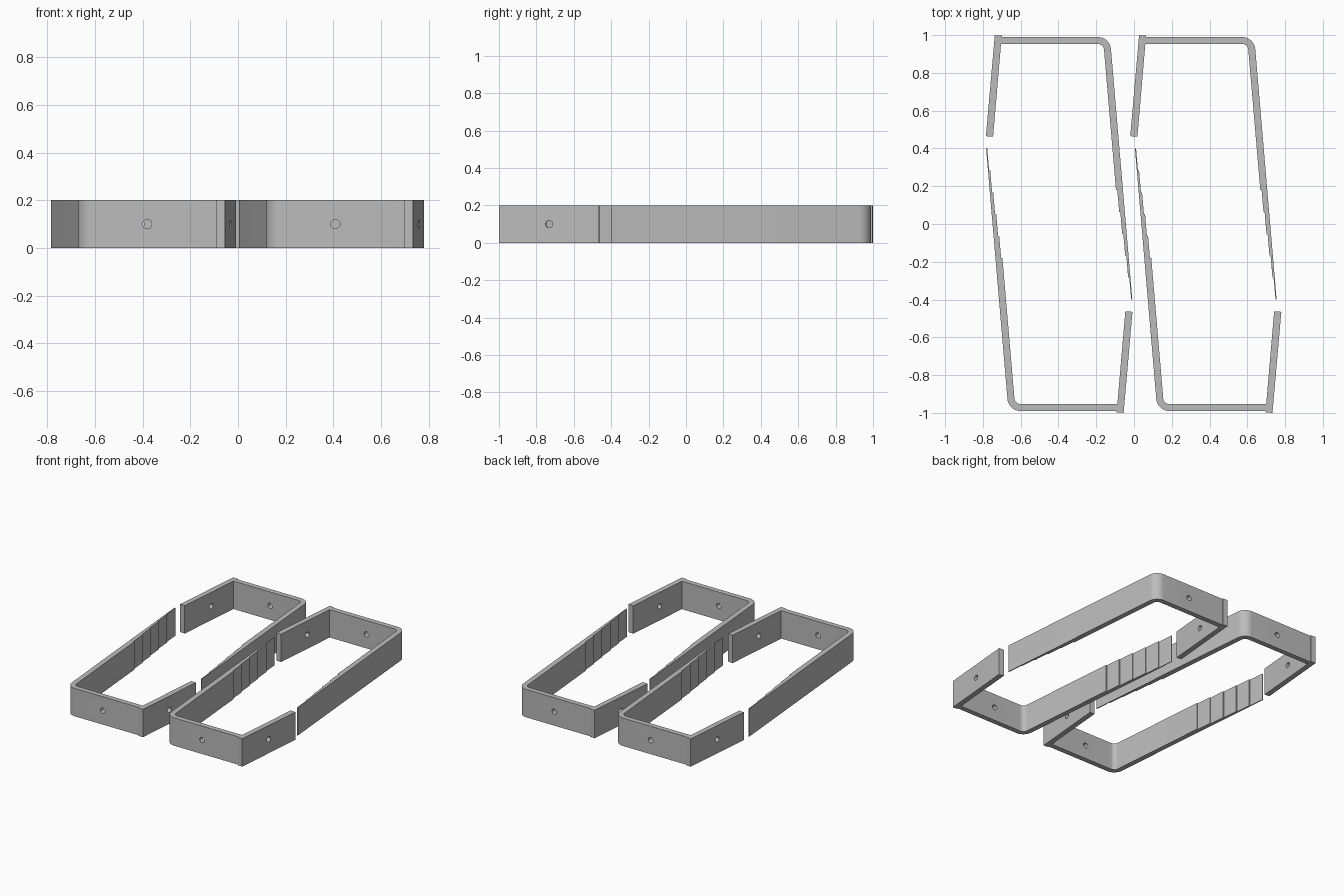
import bpy, bmesh, math
from mathutils import Vector

if "Cube" in bpy.data.objects:
    bpy.data.objects.remove(bpy.data.objects["Cube"])

H = 0.2                    # band height
T = 0.037                  # wall thickness
TILT = math.radians(4.87)  # lean of the two side arms
K = math.tan(TILT)
R = 0.07                   # outer corner radius
WALL_Y = -0.99
TIP = (-0.783, 0.40)
STEP_Y, STEPS = -0.18, 5

grey = bpy.data.materials.new("light_grey")
grey.diffuse_color = (0.5, 0.5, 0.5, 1)
grey.use_nodes = True
grey.node_tree.nodes["Principled BSDF"].inputs["Base Color"].default_value = grey.diffuse_color


def outer_x(y):
    return TIP[0] + (TIP[1] - y) * K


# Rounded corner between long arm and end wall
cy = WALL_Y + R
cx = outer_x(cy) + R / math.cos(TILT)


def arc(r, n=10):
    a0, a1 = math.pi + TILT, 1.5 * math.pi
    return [(cx + r * math.cos(a0 + (a1 - a0) * i / n),
             cy + r * math.sin(a0 + (a1 - a0) * i / n)) for i in range(n + 1)]


# Plan outline: long arm, corner, end wall, short arm, then back along the inside
pts = [TIP] + arc(R)
pts += [(-0.092, WALL_Y), (-0.092, -0.997), (-0.055, -1.0),
        (-0.008, -0.465), (-0.046, -0.462), (-0.088, WALL_Y + T)]
pts += arc(R - T)[::-1]

# Stepped inner side of the long arm, thinning towards the tip
dy = (TIP[1] - STEP_Y) / STEPS
thick = T
pts.append((outer_x(STEP_Y) + thick, STEP_Y))
for k in range(STEPS):
    thick = 0.030 - 0.006 * k
    for y in (STEP_Y + k * dy, STEP_Y + (k + 1) * dy):
        pts.append((outer_x(y) + thick, y))

# Extrude the outline
bm = bmesh.new()
base = bm.faces.new([bm.verts.new((x, y, 0)) for x, y in pts])
top = bmesh.ops.extrude_face_region(bm, geom=[base])
bmesh.ops.translate(bm, vec=(0, 0, H),
                    verts=[v for v in top["geom"] if isinstance(v, bmesh.types.BMVert)])
bmesh.ops.recalc_face_normals(bm, faces=bm.faces)
mesh = bpy.data.meshes.new("band_blank")
bm.to_mesh(mesh)
bm.free()
blank = bpy.data.objects.new("band_blank", mesh)
bpy.context.collection.objects.link(blank)


# Screw holes through end wall and short arm
def drill(loc, direction):
    bpy.ops.mesh.primitive_cylinder_add(vertices=24, radius=0.019, depth=0.12, location=loc)
    cutter = bpy.context.object
    cutter.name = "hole_cutter"
    cutter.rotation_euler = Vector(direction).to_track_quat('Z', 'Y').to_euler()
    cutter.hide_render = True
    mod = blank.modifiers.new("hole", 'BOOLEAN')
    mod.operation, mod.solver, mod.object = 'DIFFERENCE', 'EXACT', cutter
    return cutter


cutters = [drill((-0.38, WALL_Y + T / 2, H / 2), (0, 1, 0)),
           drill((-0.05, -0.73, H / 2), (math.cos(TILT), -math.sin(TILT), 0))]

bpy.context.view_layer.update()
band = bpy.data.meshes.new_from_object(
    blank.evaluated_get(bpy.context.evaluated_depsgraph_get()))
for ob in cutters + [blank]:
    bpy.data.objects.remove(ob)

# Smooth corners, crisp edges
band.materials.clear()
band.materials.append(grey)
for p in band.polygons:
    p.use_smooth = True
    p.material_index = 0
band.set_sharp_from_angle(angle=math.radians(30))

# Four bands: two at the front, two turned half round at the back
for name, x, turn in (("front_left_band", 0, 0), ("front_right_band", 0.788, 0),
                      ("back_left_band", -0.792, math.pi),
                      ("back_right_band", -0.028, math.pi)):
    ob = bpy.data.objects.new(name, band.copy())
    ob.location.x = x
    ob.rotation_euler.z = turn
    bpy.context.collection.objects.link(ob)
